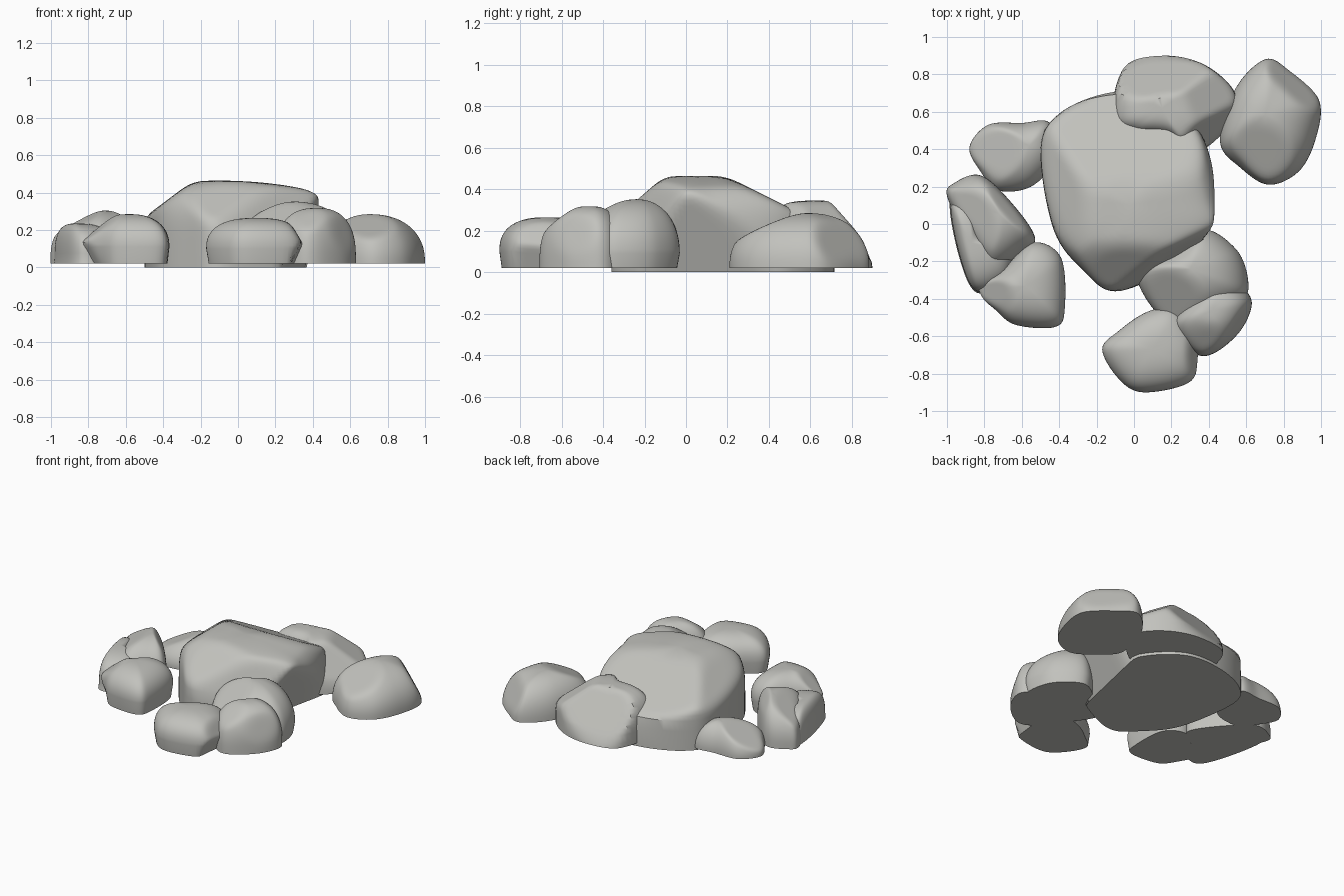
import bpy, bmesh, math
from mathutils import Vector

default_cube = bpy.data.objects.get("Cube")
if default_cube:
    bpy.data.objects.remove(default_cube, do_unlink=True)

STONE = (0.54, 0.54, 0.51)
stone = bpy.data.materials.new("warm_grey_stone")
stone.use_nodes = True
stone.diffuse_color = (*STONE, 1)
stone.node_tree.nodes["Principled BSDF"].inputs["Base Color"].default_value = (*STONE, 1)

RING_COUNT, STEPS, SOFTNESS = 24, 8, 0.07


def smooth_outline(points):
    """Closed Catmull-Rom curve through the footprint corners."""
    pts = [Vector(p) for p in points]
    count, result = len(pts), []
    for i in range(count):
        a, b, c, d = (pts[(i + k) % count] for k in (-1, 0, 1, 2))
        for step in range(STEPS):
            t = step / STEPS
            result.append(b + (c - a) * t / 2 + (a * 2 - b * 5 + c * 4 - d) * t * t / 2
                          + (b * 3 - a - c * 3 + d) * t ** 3 / 2)
    return result


def chip(verts, core, point, normal):
    """Pull vertices towards the core, back to a plane, with a softened edge."""
    normal = Vector(normal)
    reach = (Vector(point) - core).dot(normal)
    for v in verts:
        along = (v.co - core).dot(normal)
        if along > 0:
            limit = reach / along
            blend = max(SOFTNESS - abs(1 - limit), 0) / SOFTNESS
            v.co = core + (v.co - core) * (min(1, limit) - blend * blend * SOFTNESS / 4)


def rock(name, outline, peak, height, bottom=0.02, belly=0.05, base_scale=1,
         fullness=2.4, chips=()):
    """Rounded dome over a footprint with soft flat chips (point, outward normal)."""
    bm = bmesh.new()
    rim = smooth_outline(outline)
    centre = sum(rim, Vector((0, 0))) / len(rim)
    top = Vector(peak)
    rings = [[bm.verts.new((*centre.lerp(p, base_scale), bottom)) for p in rim]]
    for i in range(RING_COUNT):
        angle = math.pi / 2 * i / RING_COUNT
        spread = math.cos(angle) ** (2 / fullness)
        z = belly + (height - belly) * math.sin(angle) ** (2 / fullness)
        rings.append([bm.verts.new((*top.lerp(p, spread), z)) for p in rim])
    for low, high in zip(rings, rings[1:]):
        for i in range(len(rim)):
            j = (i + 1) % len(rim)
            bm.faces.new((low[i], low[j], high[j], high[i]))
    apex = bm.verts.new((*top, height))
    for i in range(len(rim)):
        bm.faces.new((rings[-1][i], rings[-1][(i + 1) % len(rim)], apex))
    bm.faces.new(rings[0])
    core = Vector((*top, bottom))
    for point, normal in chips:
        chip(bm.verts, core, point, normal)
    bmesh.ops.recalc_face_normals(bm, faces=bm.faces[:])
    mesh = bpy.data.meshes.new(name)
    bm.to_mesh(mesh)
    bm.free()
    mesh.materials.append(stone)
    obj = bpy.data.objects.new(name, mesh)
    bpy.context.collection.objects.link(obj)
    bpy.ops.object.select_all(action="DESELECT")
    obj.select_set(True)
    bpy.context.view_layer.objects.active = obj
    bpy.ops.object.shade_smooth_by_angle(angle=math.radians(35))


# Large central boulder, undercut on its left side
rock("central_boulder",
     [(-.5, .4), (-.4, .59), (-.14, .7), (.14, .69), (.36, .48), (.45, .15), (.46, -.05),
      (.18, -.25), (-.1, -.36), (-.27, -.25), (-.43, -.03)],
     peak=(-.02, .1), height=.465, bottom=0, belly=.14, fullness=3.6,
     chips=[((.43, 0, .37), (1, -.22, -.42)), ((0, .28, .42), (0, .45, .9)),
            ((0, -.16, .415), (0, -.65, .75)), ((-.36, .1, .375), (-.6, 0, .8)),
            ((.16, -.23, .22), (.45, -.85, .35)), ((.3, .1, .435), (.15, 0, 1))])

# Rocks along the back
rock("back_rock",
     [(-.12, .57), (-.05, .84), (.16, .9), (.38, .85), (.54, .7), (.51, .53), (.33, .38),
      (.18, .46), (-.02, .48)],
     peak=(.15, .62), height=.345, fullness=3.3,
     chips=[((.15, .78, .21), (-.1, .7, .5)), ((.4, .54, .24), (.65, -.55, .5)),
            ((.42, .7, .23), (.5, .2, .75))])
rock("back_left_rock",
     [(.7, .88), (.83, .82), (.99, .66), (.97, .45), (.88, .28), (.72, .21), (.57, .3),
      (.46, .44), (.54, .72)],
     peak=(.7, .58), height=.285, belly=.03, fullness=2.25,
     chips=[((.83, .72, .2), (.65, .72, .5)), ((.7, .35, .2), (-.1, -.38, .87))])

# Rocks on the right side
rock("right_back_rock",
     [(-.88, .41), (-.78, .53), (-.6, .54), (-.45, .54), (-.42, .35), (-.55, .2),
      (-.73, .18), (-.82, .28)],
     peak=(-.56, .42), height=.2, belly=.03, fullness=2,
     chips=[((-.74, .36, .13), (-.4, 0, .85))])
rock("right_ridge_rock",
     [(-1, .15), (-.96, .22), (-.82, .26), (-.66, .12), (-.53, -.07), (-.6, -.16),
      (-.77, -.24), (-.9, -.05)],
     peak=(-.72, .05), height=.305, belly=.05, fullness=2.3,
     chips=[((-.66, .1, .21), (.75, .65, .6)), ((-.82, .02, .255), (-.5, -.1, .85))])
rock("right_outer_rock",
     [(-.98, .11), (-.88, .11), (-.81, -.06), (-.66, -.15), (-.68, -.3), (-.84, -.36),
      (-.93, -.18)],
     peak=(-.87, -.1), height=.235, base_scale=1.03, fullness=2.8)
rock("right_front_rock",
     [(-.84, -.35), (-.7, -.24), (-.54, -.1), (-.39, -.18), (-.37, -.45), (-.42, -.55),
      (-.63, -.54), (-.74, -.46)],
     peak=(-.58, -.33), height=.285, belly=.11, base_scale=.95, fullness=2.3,
     chips=[((-.79, -.4, .1), (-.7, -.4, -.4)), ((-.73, -.35, .22), (-.6, -.15, .75))])

# Cluster at the front left
rock("front_upper_rock",
     [(.01, -.26), (.2, -.14), (.38, -.03), (.55, -.14), (.61, -.3), (.58, -.41),
      (.4, -.5), (.17, -.52)],
     peak=(.3, -.24), height=.352, belly=.09, base_scale=.95, fullness=2.15,
     chips=[((.17, -.4, .23), (-.3, -.45, .75))])
rock("front_side_rock",
     [(.2, -.55), (.28, -.42), (.42, -.3), (.56, -.33), (.63, -.42), (.57, -.57),
      (.43, -.69), (.32, -.69)],
     peak=(.42, -.46), height=.318, fullness=2.5,
     chips=[((.56, -.56, .14), (.8, -.5, .3)), ((.36, -.63, .24), (-.1, -.55, .75))])
rock("front_rock",
     [(-.17, -.67), (-.08, -.57), (.07, -.47), (.22, -.45), (.33, -.58), (.36, -.72),
      (.29, -.85), (.05, -.9), (-.08, -.83)],
     peak=(.1, -.67), height=.265, belly=.1, base_scale=.95, fullness=2.5,
     chips=[((.34, -.72, .12), (.85, -.1, -.4)), ((.31, -.7, .19), (.85, 0, .5))])
